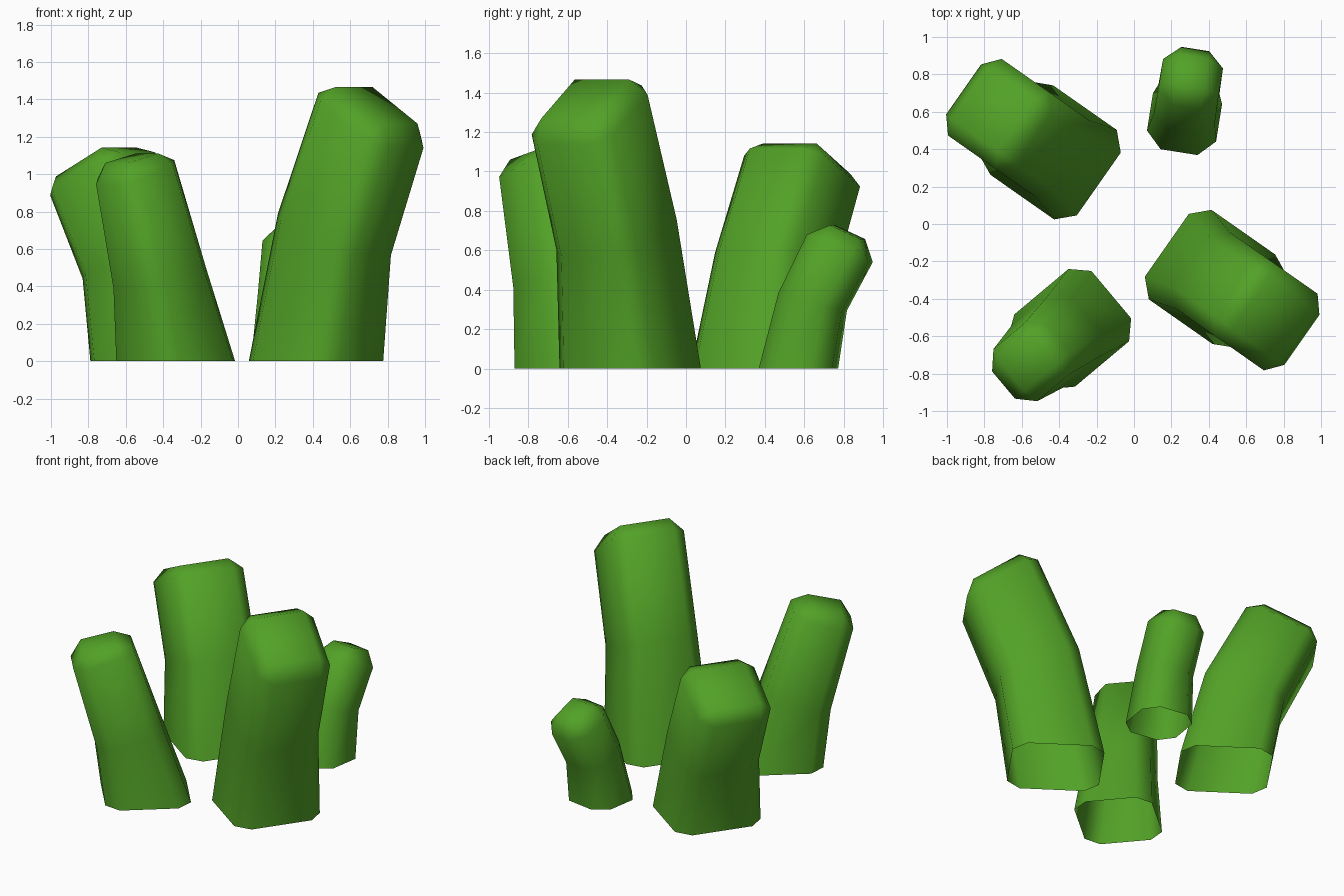
import bpy, bmesh, math
from mathutils import Vector

if "Cube" in bpy.data.objects:
    bpy.data.objects.remove(bpy.data.objects["Cube"])

green = bpy.data.materials.new("leaf_green")
green.diffuse_color = (0.085, 0.36, 0.02, 1)
green.use_nodes = True
green.node_tree.nodes["Principled BSDF"].inputs["Base Color"].default_value = green.diffuse_color
CHAMFER = 0.087


def ring(u0, z0, u1, z1, hv):
    """Chamfered square from inner edge (u0, z0) to outer edge (u1, z1), half width hv."""
    t = CHAMFER / math.hypot(u1 - u0, z1 - z0)
    w = hv - CHAMFER
    pts = [(0, -w), (t, -hv), (1 - t, -hv), (1, -w), (1, w), (1 - t, hv), (t, hv), (0, w)]
    return [Vector((u0 + (u1 - u0) * s, v, z0 + (z1 - z0) * s)) for s, v in pts]


def stalk(name, x, y, angle, rings, cap, zscale=1.0):
    """Bent bevelled block leaning along angle, open at the foot."""
    bm = bmesh.new()
    loops = [[bm.verts.new(p) for p in ring(*r)] for r in rings]
    for a, b in zip(loops, loops[1:]):
        for i in range(8):
            j = (i + 1) % 8
            bm.faces.new((a[i], a[j], b[j], b[i]))
    # bevelled top: four-sided cap, four bevel quads, four corner triangles
    u0, z0, u1, z1, hv = cap
    c = [bm.verts.new(p) for p in ((u0, -hv, z0), (u1, -hv, z1), (u1, hv, z1), (u0, hv, z0))]
    top = loops[-1]
    bm.faces.new(c)
    for k in range(4):
        bm.faces.new((top[2 * k], top[2 * k + 1], c[k]))
        bm.faces.new((top[2 * k + 1], top[(2 * k + 2) % 8], c[(k + 1) % 4], c[k]))
    bmesh.ops.scale(bm, vec=(1, 1, zscale), verts=bm.verts)
    bmesh.ops.recalc_face_normals(bm, faces=bm.faces)
    me = bpy.data.meshes.new(name)
    bm.to_mesh(me)
    bm.free()
    me.materials.append(green)
    ob = bpy.data.objects.new(name, me)
    bpy.context.collection.objects.link(ob)
    ob.location = (x, y, 0)
    ob.rotation_euler.z = math.radians(angle)
    bpy.ops.object.select_all(action='DESELECT')
    ob.select_set(True)
    bpy.context.view_layer.objects.active = ob
    bpy.ops.object.shade_smooth_by_angle(angle=math.radians(60))


# ring rows: inner u, inner z, outer u, outer z, half width
big = [(-0.295, 0, 0.295, 0, 0.292), (-0.134, 0.79, 0.375, 0.567, 0.25),
       (0.13, 1.435, 0.587, 1.14, 0.25)]
big_cap = (0.25, 1.467, 0.546, 1.27, 0.167)
stalk("tall_stalk", 0.417, -0.283, -35, big, big_cap)
stalk("wide_stalk", -0.43, 0.383, 145, big, big_cap, 0.778)

stalk("slim_stalk", -0.333, -0.555, 220,
      [(-0.276, 0, 0.276, 0, 0.252), (-0.104, 0.50, 0.327, 0.39, 0.215),
       (0.09, 1.075, 0.476, 0.945, 0.182)],
      (0.2, 1.11, 0.412, 1.06, 0.095))

stalk("short_stalk", 0.27, 0.57, 81,
      [(-0.188, 0, 0.188, 0, 0.187), (-0.09, 0.385, 0.237, 0.295, 0.165),
       (0.055, 0.68, 0.37, 0.54, 0.162)],
      (0.175, 0.728, 0.33, 0.657, 0.08))
